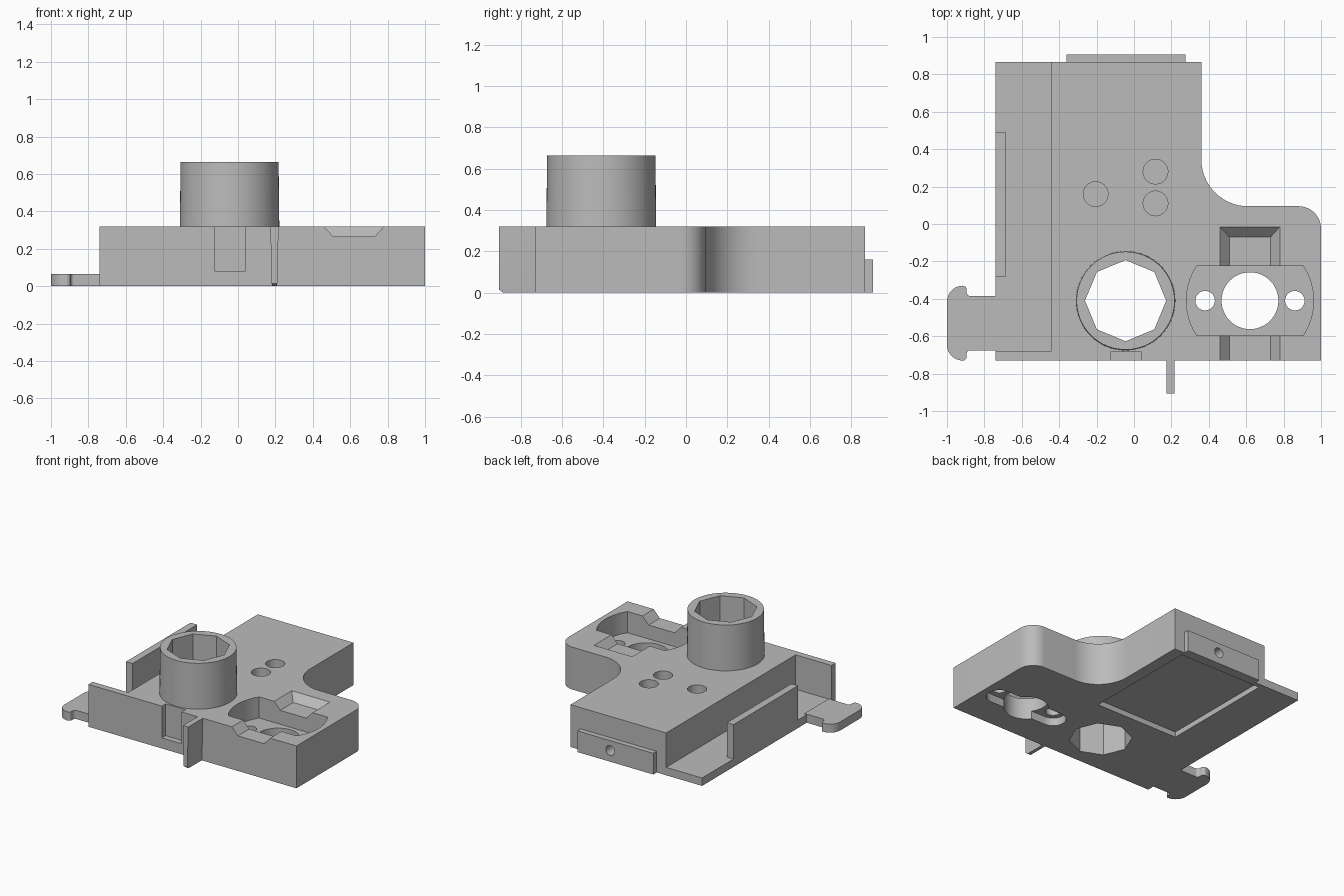
import bpy, bmesh, math
from mathutils import Vector, Matrix

if "Cube" in bpy.data.objects:
    bpy.data.objects.remove(bpy.data.objects["Cube"], do_unlink=True)

GREY = (0.5, 0.5, 0.5, 1)
mat = bpy.data.materials.new("plain grey")
mat.use_nodes = True
mat.diffuse_color = GREY
mat.node_tree.nodes["Principled BSDF"].inputs["Base Color"].default_value = GREY


def finish(name, bm):
    bmesh.ops.recalc_face_normals(bm, faces=bm.faces)
    mesh = bpy.data.meshes.new(name)
    bm.to_mesh(mesh)
    bm.free()
    mesh.materials.append(mat)
    obj = bpy.data.objects.new(name, mesh)
    bpy.context.collection.objects.link(obj)
    return obj


def prism(name, outline, z0, z1):
    """Extrude an xy outline from z0 to z1."""
    bm = bmesh.new()
    face = bm.faces.new([bm.verts.new((x, y, z0)) for x, y in outline])
    out = bmesh.ops.extrude_face_region(bm, geom=[face])
    verts = [v for v in out["geom"] if isinstance(v, bmesh.types.BMVert)]
    bmesh.ops.translate(bm, verts=verts, vec=(0, 0, z1 - z0))
    return finish(name, bm)


def rect(x0, x1, y0, y1):
    return [(x0, y0), (x1, y0), (x1, y1), (x0, y1)]


def arc(cx, cy, r, a0, a1, n=12):
    angles = [math.radians(a0 + (a1 - a0) * i / n) for i in range(n + 1)]
    return [(cx + r * math.cos(a), cy + r * math.sin(a)) for a in angles]


def circle(cx, cy, r, n=48):
    return arc(cx, cy, r, 0, 360, n)[:-1]


def cone(name, cx, cy, z0, z1, r0, r1, n=64):
    bm = bmesh.new()
    bmesh.ops.create_cone(bm, cap_ends=True, segments=n, radius1=r0, radius2=r1,
                          depth=z1 - z0,
                          matrix=Matrix.Translation((cx, cy, (z0 + z1) / 2)))
    return finish(name, bm)


def hull(name, points):
    bm = bmesh.new()
    for p in points:
        bm.verts.new(p)
    bmesh.ops.convex_hull(bm, input=bm.verts)
    bmesh.ops.dissolve_limit(bm, angle_limit=0.01, verts=bm.verts, edges=bm.edges)
    return finish(name, bm)


def boolean(obj, tools, operation="DIFFERENCE"):
    """Apply each tool to the object, then discard the tools."""
    bpy.context.view_layer.objects.active = obj
    for tool in tools:
        tool.hide_render = True
        mod = obj.modifiers.new("bool", "BOOLEAN")
        mod.operation, mod.solver, mod.object = operation, "EXACT", tool
        bpy.ops.object.modifier_apply(modifier=mod.name)
        bpy.data.objects.remove(tool, do_unlink=True)


H = 0.32            # body height
SHELF = 0.06        # thickness of the side shelf
TX, TY = -0.045, -0.41   # tower centre
PX, PY = 0.62, -0.41     # pocket centre

# Main block: L shape with a rounded corner and a concave inner corner
outline = [(-0.74, -0.73), (1, -0.73)]
outline += arc(0.88, -0.025, 0.12, 0, 90)
outline += arc(0.61, 0.345, 0.25, 270, 180, 20)
outline += [(0.36, 0.865), (-0.74, 0.865)]
body = prism("main_block", outline, 0, H)

# Side shelf cleared out of the block, leaving front wall and short side wall
cuts = [prism("shelf_cut", rect(-0.685, -0.44, -0.68, 1), SHELF, 1),
        prism("wall_cut_front", rect(-0.8, -0.66, -0.68, -0.28), SHELF, 1),
        prism("wall_cut_back", rect(-0.8, -0.66, 0.49, 1), SHELF, 1)]

# Octagonal bore, blind holes and front notch
cuts.append(prism("bore_cut", circle(TX, TY, 0.217, 8), -1, 1))
for x, y in [(-0.205, 0.16), (0.115, 0.28), (0.115, 0.11)]:
    cuts.append(prism("hole_cut", circle(x, y, 0.066), 0.2, 1))
cuts.append(prism("notch_cut", rect(-0.125, 0.04, -0.8, -0.685), 0.08, 1))

# Sloped channel across the top
cuts.append(hull("channel_cut",
                 [(x, y, z) for z, x0, x1, y1 in
                  [(0.265, 0.51, 0.73, -0.07), (0.342, 0.44, 0.80, 0.007)]
                  for x in (x0, x1) for y in (-0.8, y1)]))

# Pocket with curved ends, its through holes and the slot underneath
end = math.degrees(math.asin(0.185 / 0.34))
cuts.append(prism("pocket_cut", arc(PX, PY, 0.34, -end, end)
                  + arc(PX, PY, 0.34, 180 - end, 180 + end), 0.16, 1))
cuts.append(prism("slot_cut", arc(PX + 0.24, PY, 0.09, -90, 90)
                  + arc(PX - 0.24, PY, 0.09, 90, 270), -1, 0.06))
for dx, r in [(-0.24, 0.052), (0, 0.152), (0.24, 0.052)]:
    cuts.append(prism("through_cut", circle(PX + dx, PY, r), -1, 1))

# Shallow rectangular recess underneath
cuts.append(prism("base_recess_cut", rect(-0.42, 0.27, -0.06, 0.83), -1, 0.04))
boolean(body, cuts)

# Tower around the bore
tower = cone("tower", TX, TY, H - 0.01, 0.665, 0.266, 0.262)
boolean(tower, [prism("tower_bore_cut", circle(TX, TY, 0.217, 8), -1, 1)])

# Back plate with a blind round hole
plate = prism("back_plate", rect(-0.36, 0.275, 0.85, 0.905), 0, 0.16)
for part in (plate, body):
    drill = cone("drill", 0, 0, -0.15, 0.15, 0.037, 0.037, 32)
    drill.data.transform(Matrix.Translation((0, 0.9, 0.085))
                         @ Matrix.Rotation(math.pi / 2, 4, "X"))
    boolean(part, [drill])

# Front fin, slightly narrower at the bottom
fin = hull("front_fin",
           [(0.195 + s * w, y, z) for s in (-1, 1) for w, z, y0 in
            [(0.013, 0, -0.885), (0.015, 0.015, -0.905), (0.022, H, -0.905)]
            for y in (y0, -0.72)])

# Side clip: flat arm with a rounded hook on each side
CY = -0.53
half = [(-0.72, CY + 0.145)]
half += arc(-0.875, CY + 0.165, 0.02, 270, 180, 4)
half += arc(-0.915, CY + 0.18, 0.02, 0, 90, 4)
half += arc(-0.915, CY + 0.115, 0.085, 90, 180)
clip = prism("side_clip", half + [(x, 2 * CY - y) for x, y in reversed(half)], 0, 0.065)

# Smooth the curved walls, keep hard edges
for obj in (body, tower, plate, fin, clip):
    bpy.ops.object.select_all(action="DESELECT")
    obj.select_set(True)
    bpy.context.view_layer.objects.active = obj
    bpy.ops.object.shade_smooth_by_angle(angle=math.radians(25))
